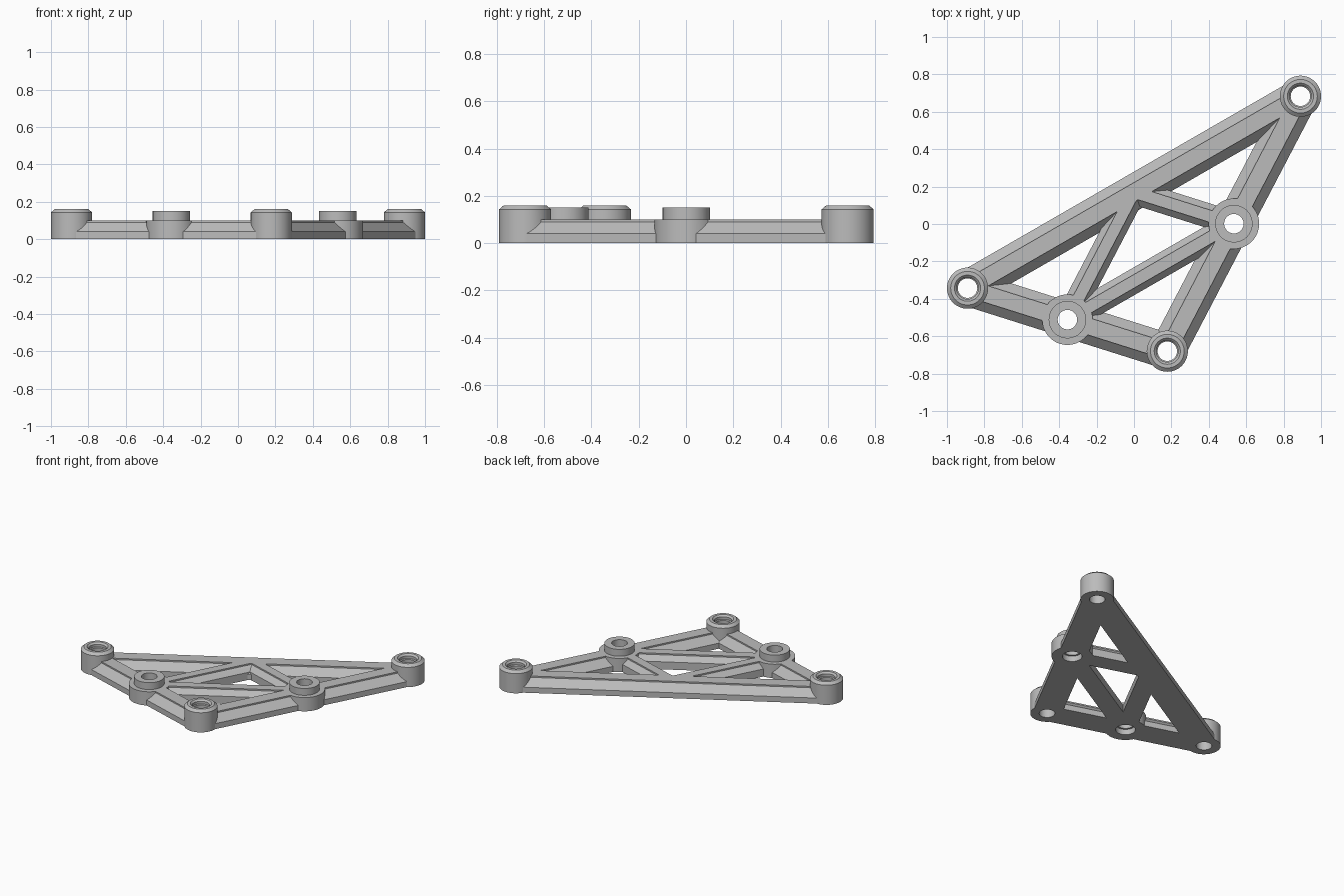
import bpy, bmesh, math
from mathutils import Vector, Matrix

old = bpy.data.objects.get("Cube")
if old:
    bpy.data.objects.remove(old)

grey = bpy.data.materials.new("light grey")
grey.use_nodes = True
colour = (0.5, 0.5, 0.5, 1)
grey.diffuse_color = colour
grey.node_tree.nodes["Principled BSDF"].inputs["Base Color"].default_value = colour

# Plan of the frame: three corners and the midpoints of the sides
left = Vector((-0.89, -0.343, 0))
back = Vector((0.89, 0.683, 0))
front = Vector((0.178, -0.68, 0))
left_mid, right_mid, back_mid = (left + front) / 2, (back + front) / 2, (left + back) / 2


def finish(name, bm):
    bmesh.ops.recalc_face_normals(bm, faces=bm.faces)
    mesh = bpy.data.meshes.new(name)
    bm.to_mesh(mesh)
    bm.free()
    mesh.materials.append(grey)
    obj = bpy.data.objects.new(name, mesh)
    bpy.context.collection.objects.link(obj)
    return obj


def bar(name, a, b, half_profile):
    """Extrude a mirrored cross-section from a to b."""
    bm = bmesh.new()
    section = half_profile + [(-w, z) for w, z in reversed(half_profile)]
    along = (b - a).normalized()
    side = Vector((-along.y, along.x, 0))
    face = bm.faces.new([bm.verts.new(a + side * w + Vector((0, 0, z))) for w, z in section])
    new = bmesh.ops.extrude_face_region(bm, geom=[face])["geom"]
    moved = [v for v in new if isinstance(v, bmesh.types.BMVert)]
    bmesh.ops.translate(bm, verts=moved, vec=b - a)
    return finish(name, bm)


def turned(name, centre, profile, steps=64):
    """Solid of revolution from (radius, height) points, capped at both ends."""
    bm = bmesh.new()
    rings = []
    for r, z in profile:
        rings.append([bm.verts.new(centre + Vector((r * math.cos(t), r * math.sin(t), z)))
                      for t in (math.tau * i / steps for i in range(steps))])
    for low, high in zip(rings, rings[1:]):
        for i in range(steps):
            j = (i + 1) % steps
            bm.faces.new((low[i], low[j], high[j], high[i]))
    bm.faces.new(rings[0])
    bm.faces.new(rings[-1])
    return finish(name, bm)


OUTER = [(0.095, 0), (0.095, 0.04), (0.045, 0.09), (0.045, 0.1)]
INNER = [(0.065, 0), (0.065, 0.055), (0.032, 0.09), (0.032, 0.1)]
BOSS = [(0.11, 0), (0.11, 0.143), (0.09, 0.16)]
HUB = [(0.135, 0), (0.135, 0.1), (0.1, 0.1), (0.1, 0.15)]
BOSS_BORE = [(0.052, -0.05), (0.052, 0.125), (0.058, 0.13), (0.058, 0.148), (0.075, 0.165)]
HUB_BORE = [(0.065, -0.05), (0.065, 0.04), (0.052, 0.04), (0.052, 0.2)]

# Outer rails and inner braces
frame = bar("triangular_frame", left, back, OUTER)
solids = [bar("left_rail", left, front, OUTER), bar("right_rail", front, back, OUTER),
          bar("left_brace", left_mid, back_mid, INNER),
          bar("right_brace", right_mid, back_mid, INNER),
          bar("cross_brace", left_mid, right_mid, INNER)]
bores = []

# Corner bosses and side hubs with their bores
for p in (left, back, front):
    solids.append(turned("corner_boss", p, BOSS))
    bores.append(turned("boss_bore", p, BOSS_BORE))
for p in (left_mid, right_mid):
    solids.append(turned("side_hub", p, HUB))
    bores.append(turned("hub_bore", p, HUB_BORE))

# Fuse into a single casting and drill it
for helpers, operation in ((solids, 'UNION'), (bores, 'DIFFERENCE')):
    for helper in helpers:
        helper.hide_render = True
        mod = frame.modifiers.new(helper.name, 'BOOLEAN')
        mod.operation, mod.solver, mod.object = operation, 'EXACT', helper
graph = bpy.context.evaluated_depsgraph_get()
fused = bpy.data.meshes.new_from_object(frame.evaluated_get(graph))
frame.modifiers.clear()
frame.data = fused
for helper in solids + bores:
    bpy.data.objects.remove(helper)

bpy.ops.object.select_all(action='DESELECT')
frame.select_set(True)
bpy.context.view_layer.objects.active = frame
bpy.ops.object.shade_smooth_by_angle(angle=math.radians(25))
